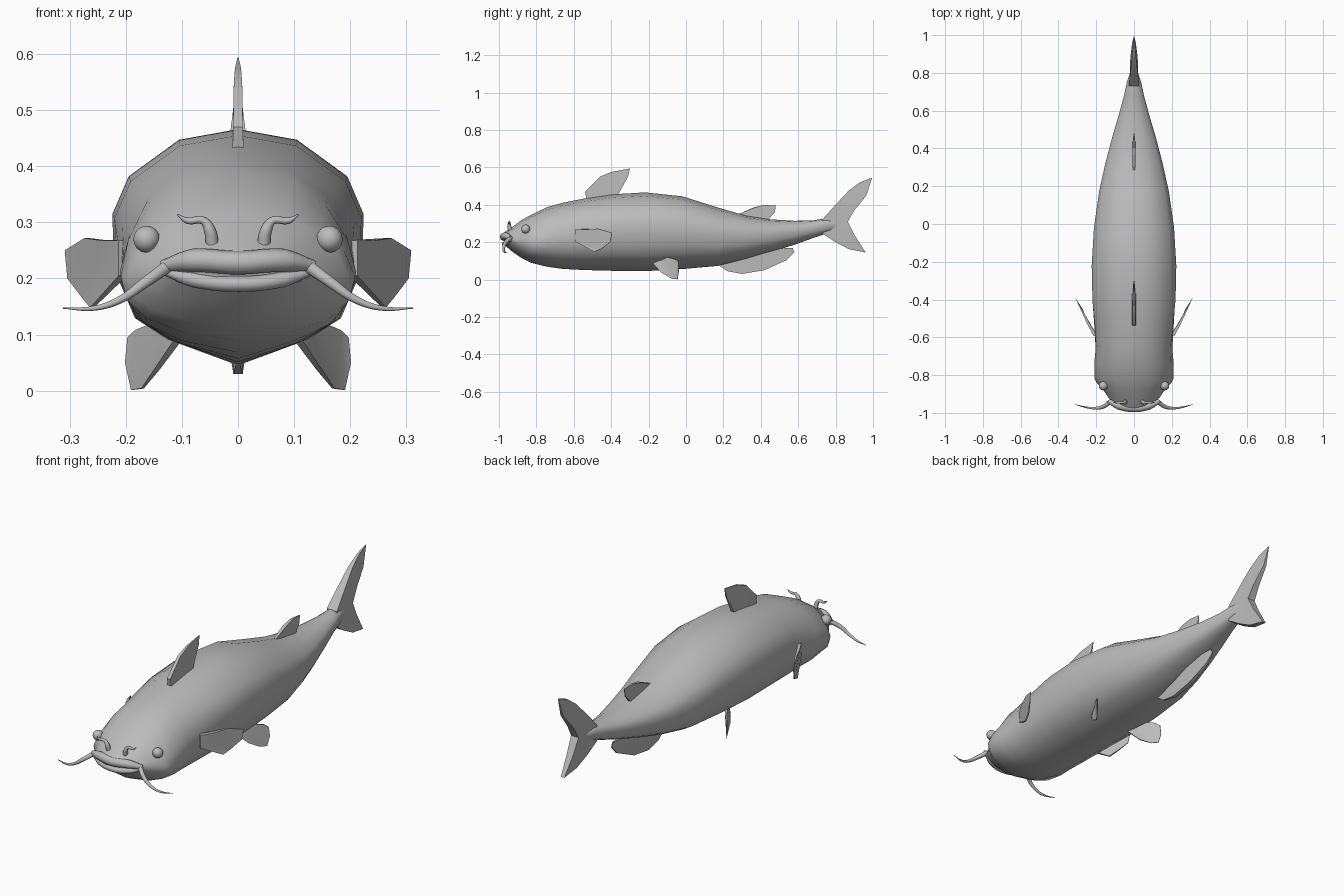
import bpy, bmesh, math
from mathutils import Vector

default_cube = bpy.data.objects.get("Cube")
if default_cube:
    bpy.data.objects.remove(default_cube, do_unlink=True)

COLOUR = (0.5, 0.5, 0.5, 1)
skin = bpy.data.materials.new("grey_skin")
skin.use_nodes = True
skin.diffuse_color = COLOUR
skin.node_tree.nodes["Principled BSDF"].inputs["Base Color"].default_value = COLOUR


def add_object(name, mesh, angle=None):
    """Link a mesh, give it the skin material and optionally smooth it."""
    obj = bpy.data.objects.new(name, mesh)
    bpy.context.collection.objects.link(obj)
    mesh.materials.clear()
    mesh.materials.append(skin)
    if angle:
        bpy.ops.object.select_all(action="DESELECT")
        obj.select_set(True)
        bpy.context.view_layer.objects.active = obj
        bpy.ops.object.shade_smooth_by_angle(angle=math.radians(angle))
    return obj


def finish(bm, name, angle=None):
    bmesh.ops.recalc_face_normals(bm, faces=bm.faces)
    mesh = bpy.data.meshes.new(name)
    bm.to_mesh(mesh)
    bm.free()
    return add_object(name, mesh, angle)


def mirror_x(points):
    return [(-p[0],) + tuple(p[1:]) for p in points]


def fin(name, outline, root, thick):
    """A blade that thins from its root towards its tips."""
    points = [Vector(p) for p in outline]
    root = Vector(root)
    normal = Vector()
    for a, b in zip(points, points[1:] + points[:1]):
        normal += (a - root).cross(b - root)
    normal.normalize()
    reach = max((p - root).length for p in points)
    bm = bmesh.new()
    sides = []
    for sign in (-1, 1):
        sides.append([bm.verts.new(
            p + normal * sign * (thick * (1 - (p - root).length / reach) + 0.001))
            for p in points])
    front, back = sides
    bm.faces.new(front)
    bm.faces.new(back[::-1])
    count = len(points)
    for i in range(count):
        j = (i + 1) % count
        bm.faces.new((front[i], back[i], back[j], front[j]))
    bmesh.ops.triangulate(bm, faces=[f for f in bm.faces if len(f.verts) > 4])
    return finish(bm, name, 30)


def upright_fin(name, outline, root, thick):
    return fin(name, [(0, y, z) for y, z in outline], (0, *root), thick)


def tube(name, points, radius, sides=2):
    """A smooth round strand; the last value of each point scales its radius."""
    curve = bpy.data.curves.new(name, "CURVE")
    curve.dimensions = "3D"
    curve.bevel_depth = radius
    curve.bevel_resolution = sides
    curve.resolution_u = 5
    curve.use_fill_caps = True
    spline = curve.splines.new("BEZIER")
    spline.bezier_points.add(len(points) - 1)
    for knot, (x, y, z, scale) in zip(spline.bezier_points, points):
        knot.co = (x, y, z)
        knot.radius = scale
        knot.handle_left_type = knot.handle_right_type = "AUTO"
    helper = bpy.data.objects.new(name + "_path", curve)
    bpy.context.collection.objects.link(helper)
    depsgraph = bpy.context.evaluated_depsgraph_get()
    mesh = bpy.data.meshes.new_from_object(helper.evaluated_get(depsgraph))
    bpy.data.objects.remove(helper, do_unlink=True)
    return add_object(name, mesh, 50)


# Half cross-sections from back to keel, as (width, height) fractions
HEAD = [(0, 1), (.42, .96), (.7, .82), (.9, .62), (1, .44), (.95, .28), (.78, .15), (.45, .05), (0, 0)]
TRUNK = [(0, 1), (.47, .955), (.87, .8), (1, .64), (.99, .48), (.94, .35), (.82, .2), (.56, .11), (0, 0)]

# Body stations: y, top, bottom, half width, backward sweep of the sides
STATIONS = [
    (-.98, .245, .195, .11, 2.5), (-.965, .258, .18, .135, 2.5),
    (-.93, .28, .15, .165, 2), (-.88, .318, .115, .198, 1),
    (-.83, .345, .09, .209, .3), (-.74, .388, .068, .211, 0),
    (-.66, .41, .057, .204, 0), (-.55, .432, .051, .211, 0),
    (-.4, .455, .047, .22, 0), (-.22, .466, .045, .224, 0),
    (-.02, .445, .056, .212, 0), (.17, .385, .073, .185, 0),
    (.32, .342, .108, .152, 0), (.45, .322, .146, .118, 0),
    (.58, .314, .186, .08, 0), (.68, .317, .222, .053, 0),
    (.75, .327, .245, .038, 0), (.82, .32, .265, .015, 0),
]

# Body
bm = bmesh.new()
rings = []
for y, top, bottom, width, sweep in STATIONS:
    blend = min(1, max(0, (y + .85) / .4))
    half = []
    for (hx, hz), (tx, tz) in zip(HEAD, TRUNK):
        x = width * (hx + (tx - hx) * blend)
        z = bottom + (top - bottom) * (hz + (tz - hz) * blend)
        half.append((x, y + sweep * x * x, z))
    loop = half + mirror_x(half[-2:0:-1])
    rings.append([bm.verts.new(p) for p in loop])
for first, second in zip(rings, rings[1:]):
    for i in range(len(first)):
        j = (i + 1) % len(first)
        bm.faces.new((first[i], first[j], second[j], second[i]))
bm.faces.new(rings[0])
bm.faces.new(rings[-1][::-1])
finish(bm, "body", 48)

# Lips
upper = [(.135, -.937, .222, .5), (.08, -.962, .232, 1)]
lower = [(.13, -.935, .212, .5), (.08, -.957, .198, 1)]
tube("upper_lip", upper + [(0, -.975, .228, 1)] + mirror_x(upper[::-1]), .021)
tube("lower_lip", lower + [(0, -.97, .19, 1)] + mirror_x(lower[::-1]), .014)

# Tail and the fins on the centre line
upright_fin("tail_fin", [
    (.73, .323), (.8, .4), (.87, .475), (.93, .52), (.995, .545), (.965, .45),
    (.9, .37), (.865, .31), (.9, .24), (.96, .145), (.87, .163), (.8, .2), (.73, .245)],
    (.74, .285), .03)
upright_fin("dorsal_fin", [
    (-.53, .42), (-.54, .47), (-.46, .55), (-.4, .575), (-.3, .594), (-.31, .55), (-.37, .44)],
    (-.45, .43), .014)
upright_fin("rear_dorsal_fin", [
    (.26, .34), (.36, .385), (.42, .4), (.48, .395), (.475, .36), (.43, .31)],
    (.36, .33), .014)
upright_fin("anal_fin", [
    (.17, .08), (.22, .045), (.3, .03), (.42, .05), (.54, .105), (.58, .145), (.57, .17), (.4, .16)],
    (.38, .13), .018)

# Paired parts: side fins, barbels and eyes
PECTORAL = [(.205, -.59, .268), (.24, -.53, .268), (.27, -.47, .272), (.308, -.395, .25),
            (.303, -.405, .2), (.275, -.45, .165), (.26, -.49, .148), (.205, -.59, .205)]
PELVIC = [(.1, -.185, .1), (.145, -.13, .037), (.17, -.075, .004), (.19, -.045, .001),
          (.2, -.038, .05), (.195, -.04, .095), (.18, -.055, .108), (.12, -.14, .13)]
WHISKER = [(.125, -.94, .222, 1), (.165, -.968, .193, .85), (.21, -.975, .162, .6),
           (.255, -.97, .147, .4), (.312, -.955, .147, .1)]
NOSE_BARBEL = [(.046, -.94, .262, 1), (.05, -.945, .285, .9), (.062, -.945, .303, .6),
               (.09, -.945, .303, .5), (.108, -.945, .314, .1)]

for side, sign in (("left", 1), ("right", -1)):
    def place(points):
        return points if sign > 0 else mirror_x(points)

    fin(side + "_pectoral_fin", place(PECTORAL), (sign * .205, -.59, .235), .009)
    fin(side + "_pelvic_fin", place(PELVIC), (sign * .11, -.16, .115), .009)
    tube(side + "_mouth_barbel", place(WHISKER), .012)
    tube(side + "_nose_barbel", place(NOSE_BARBEL), .012)

    bm = bmesh.new()
    bmesh.ops.create_uvsphere(bm, u_segments=14, v_segments=8, radius=.024)
    eye = finish(bm, side + "_eye", 60)
    eye.location = (sign * .163, -.857, .27)
    eye.rotation_euler = (0, sign * -.45, 0)
